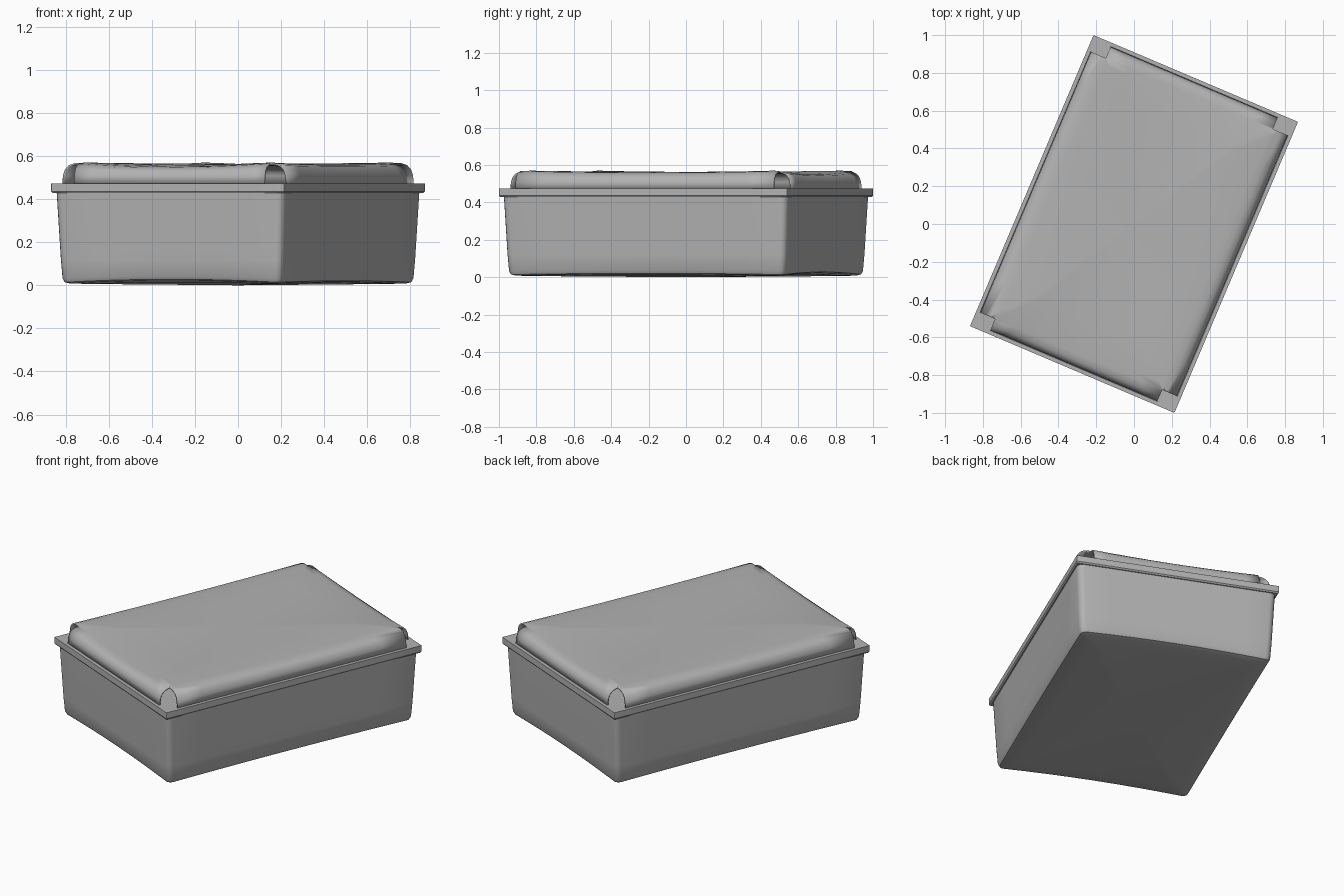
import bpy
import bmesh
from math import pi, cos, sin, radians

default = bpy.data.objects.get("Cube")
if default:
    bpy.data.objects.remove(default)

TURN = radians(-23)       # the box stands turned on the ground
HX, HY = 0.588, 0.837     # half size of the rim
NOTCH_X, NOTCH_Y = 0.48, 0.75

grey = bpy.data.materials.new("plain grey")
grey.use_nodes = True
grey.diffuse_color = (0.45, 0.45, 0.45, 1)
grey.node_tree.nodes["Principled BSDF"].inputs["Base Color"].default_value = (0.45, 0.45, 0.45, 1)


def ring(inset, z, radius, warp):
    """Rounded rectangle; warp moves the middle of its sides up or down."""
    hx, hy = HX - inset, HY - inset
    arcs = []
    for k, (sx, sy) in enumerate([(1, 1), (-1, 1), (-1, -1), (1, -1)]):
        arcs.append([(sx * (hx - radius) + radius * cos((k + j / 4) * pi / 2),
                      sy * (hy - radius) + radius * sin((k + j / 4) * pi / 2))
                     for j in range(5)])
    points = []
    for k in range(4):
        points += arcs[k]
        a, b = arcs[k][-1], arcs[(k + 1) % 4][0]
        points += [(a[0] + (b[0] - a[0]) * j / 8, a[1] + (b[1] - a[1]) * j / 8)
                   for j in range(1, 8)]
    result = []
    for x, y in points:
        u, v = (x / hx) ** 2, (y / hy) ** 2
        result.append((x, y, z + warp * ((1 - u) * v + 0.5 * (1 - v) * u)))
    return result


def loft(rings, bottom=None, top=None):
    """Skin rings from low to high, with optional centre points as caps."""
    bm = bmesh.new()
    rows = [[bm.verts.new(p) for p in r] for r in rings]
    n = len(rows[0])
    for low, high in zip(rows, rows[1:]):
        for i in range(n):
            j = (i + 1) % n
            bm.faces.new((low[i], low[j], high[j], high[i]))
    if bottom is not None:
        c = bm.verts.new((0, 0, bottom))
        for i in range(n):
            bm.faces.new((rows[0][(i + 1) % n], rows[0][i], c))
    if top is not None:
        c = bm.verts.new((0, 0, top))
        for i in range(n):
            bm.faces.new((rows[-1][i], rows[-1][(i + 1) % n], c))
    return bm


def finish(bm, name):
    mesh = bpy.data.meshes.new(name)
    bm.to_mesh(mesh)
    bm.free()
    mesh.materials.append(grey)
    obj = bpy.data.objects.new(name, mesh)
    bpy.context.collection.objects.link(obj)
    obj.rotation_euler.z = TURN
    bpy.ops.object.select_all(action='DESELECT')
    obj.select_set(True)
    bpy.context.view_layer.objects.active = obj
    bpy.ops.object.shade_smooth_by_angle(angle=radians(35))
    return obj


# Tapered body with a softly rounded, slightly arched underside
body_profile = [(0.14, 0.006, 0.02, 0.008), (0.062, 0.008, 0.025, 0.014),
                (0.042, 0.014, 0.03, 0.014), (0.033, 0.032, 0.035, 0.01),
                (0.027, 0.12, 0.035, 0), (0.012, 0.435, 0.035, 0)]
finish(loft([ring(*p) for p in body_profile], bottom=0, top=0.435), "body")

# Flat projecting rim; its upper face is the floor inside the lid
rim_profile = [(0.006, 0.428, 0.004, 0), (0, 0.436, 0.004, 0), (0, 0.473, 0.004, 0)]
finish(loft([ring(*p) for p in rim_profile], bottom=0.428, top=0.473), "rim")

# Hollow domed lid, sagging along its edges
lid_profile = [(0.02, 0.47, 0.02, 0), (0.024, 0.51, 0.02, 0),
               (0.034, 0.538, 0.02, -0.006), (0.052, 0.557, 0.02, -0.013),
               (0.08, 0.567, 0.02, -0.018), (0.12, 0.57, 0.02, -0.018),
               (0.26, 0.567, 0.02, -0.008)]
lid = loft([ring(*p) for p in lid_profile], top=0.562)

# Open square notches at the four lid corners
for sign in (-1, 1):
    for co, no in (((sign * NOTCH_X, 0, 0), (1, 0, 0)), ((0, sign * NOTCH_Y, 0), (0, 1, 0))):
        bmesh.ops.bisect_plane(lid, geom=lid.verts[:] + lid.edges[:] + lid.faces[:],
                               plane_co=co, plane_no=no, dist=0.0001)
corners = []
for f in lid.faces:
    c = f.calc_center_median()
    if abs(c.x) > NOTCH_X and abs(c.y) > NOTCH_Y:
        corners.append(f)
bmesh.ops.delete(lid, geom=corners, context='FACES')

lid_object = finish(lid, "lid")
shell = lid_object.modifiers.new("thickness", 'SOLIDIFY')
shell.thickness = 0.008
shell.offset = -1
